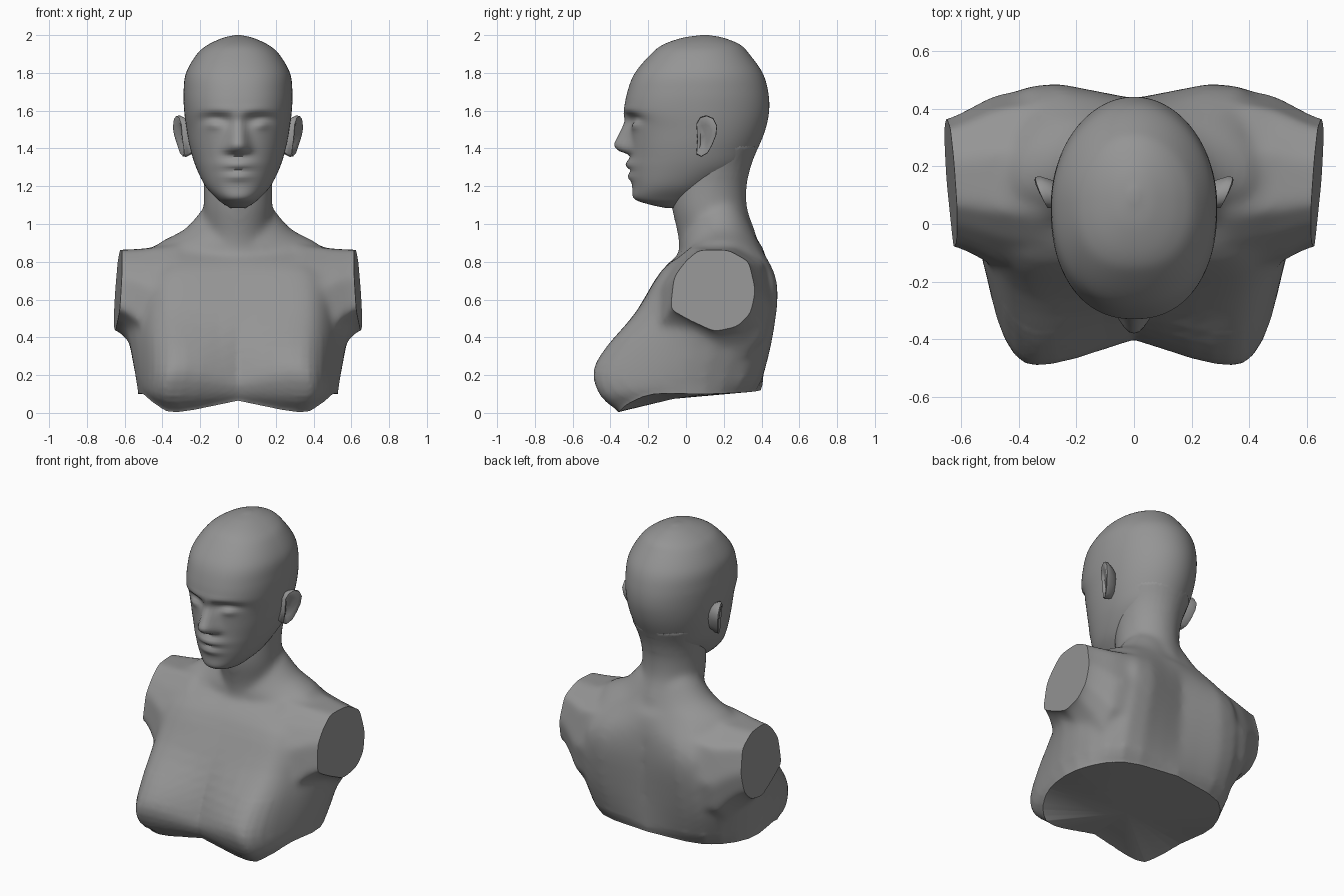
import bpy, bmesh, math
from mathutils import Vector

if "Cube" in bpy.data.objects:
    bpy.data.objects.remove(bpy.data.objects["Cube"])

clay = bpy.data.materials.new("grey clay")
clay.diffuse_color = (0.3, 0.3, 0.3, 1)
clay.use_nodes = True
clay.node_tree.nodes["Principled BSDF"].inputs["Base Color"].default_value = clay.diffuse_color


def make_object(name, bm):
    bmesh.ops.remove_doubles(bm, verts=bm.verts, dist=0.0005)
    bmesh.ops.recalc_face_normals(bm, faces=bm.faces)
    mesh = bpy.data.meshes.new(name)
    bm.to_mesh(mesh)
    bm.free()
    mesh.materials.append(clay)
    obj = bpy.data.objects.new(name, mesh)
    bpy.context.collection.objects.link(obj)
    return obj


def shade(obj, angle=40):
    bpy.ops.object.select_all(action='DESELECT')
    obj.select_set(True)
    bpy.context.view_layer.objects.active = obj
    bpy.ops.object.shade_smooth_by_angle(angle=math.radians(angle))


def apply_modifiers(obj):
    mesh = bpy.data.meshes.new_from_object(obj.evaluated_get(bpy.context.evaluated_depsgraph_get()))
    obj.modifiers.clear()
    obj.data = mesh


def spline(points, steps):
    """Catmull-Rom curve through points of any dimension."""
    pts = [Vector(p) for p in points]
    pts = [2 * pts[0] - pts[1]] + pts + [2 * pts[-1] - pts[-2]]
    out = []
    for a, b, c, d in zip(pts, pts[1:], pts[2:], pts[3:]):
        for i in range(steps):
            t = i / steps
            out.append(0.5 * (2 * b + (c - a) * t + (2 * a - 5 * b + 4 * c - d) * t * t
                              + (3 * b - a - 3 * c + d) * t ** 3))
    return out + [pts[-2]]


def loft(rings, bm=None):
    """Skin closed rings and cap both ends; can add to an existing bmesh."""
    bm = bm or bmesh.new()
    rows = [[bm.verts.new(p) for p in r] for r in rings]
    n = len(rows[0])
    for a, b in zip(rows, rows[1:]):
        for i in range(n):
            j = (i + 1) % n
            bm.faces.new((a[i], a[j], b[j], b[i]))
    for row in (rows[0], rows[-1]):
        hub = bm.verts.new(sum((v.co for v in row), Vector()) / n)
        for i in range(n):
            bm.faces.new((row[i], row[(i + 1) % n], hub))
    return bm


def oval(z, front, back, half, n, power=1.0):
    """Horizontal ring; a power under 1 makes the front half fuller."""
    ring = []
    for i in range(n):
        t = 2 * math.pi * i / n
        s, c = math.sin(t), math.cos(t)
        k = power if c > 0 else 1.0
        ring.append(Vector((half * math.copysign(abs(s) ** k, s),
                            (front + back) / 2 - (back - front) / 2 * math.copysign(abs(c) ** k, c), z)))
    return ring


def bump(x, z, cx, cz, sx, sz):
    return math.exp(-((abs(x) - cx) / sx) ** 2 - ((z - cz) / sz) ** 2)


def ramp(z, table):
    for (z0, a), (z1, b) in zip(table, table[1:]):
        if z0 <= z <= z1:
            return a + (b - a) * (z - z0) / (z1 - z0)
    return 0


# Head: ovals (height, front, back, half width), then the face is pressed in
head_rows = [(1.085, -.11, -.02, .04), (1.105, -.20, .04, .075), (1.135, -.275, .10, .113),
             (1.20, -.285, .19, .172), (1.30, -.295, .325, .222), (1.40, -.295, .38, .253),
             (1.50, -.30, .42, .272), (1.60, -.325, .44, .285), (1.70, -.31, .435, .288),
             (1.80, -.27, .405, .275), (1.90, -.185, .335, .217), (1.95, -.12, .285, .157),
             (1.985, -.02, .20, .08), (2.0, .08, .12, .015)]
nose = [(1.365, 0), (1.39, .07), (1.42, .088), (1.48, .055), (1.54, .02), (1.6, 0)]
rings = []
for z, f, b, h in spline(head_rows, 7):
    ring = oval(z, f, b, h, 112, .93 - .06 * max(0, min(1, (z - 1.35) / .2)))
    for p in ring:
        if p.y < 0:
            x = p.x
            w = .062 - .2 * max(0, min(z - 1.4, .15))
            p.y -= ramp(z, nose) * math.exp(-abs(x / w) ** 2.5)
            p.y -= .008 * bump(x, z, .08, 1.60, .11, .022)        # brow ridge
            p.y += .045 * bump(x, z, .115, 1.55, .075, .036)      # eye sockets
            p.y -= .032 * bump(x, z, .125, 1.53, .045, .026)      # eyelids
            p.y -= .024 * bump(x, z, 0, 1.315, .085, .026)        # upper lip
            p.y -= .018 * bump(x, z, 0, 1.25, .07, .02)           # lower lip
            p.y += .008 * bump(x, z, 0, 1.282, .06, .008)         # mouth line
    rings.append(ring)
shade(make_object("head", loft(rings)), 60)

# Torso: half rings from front centre, around the side, to back centre
body = [
    [(0, -.36, .065), (.32, -.355, .005), (.43, -.31, .045), (.50, -.17, .10), (.52, .10, .10), (.36, .33, .11), (0, .395, .12)],
    [(0, -.39, .11), (.31, -.45, .09), (.425, -.415, .10), (.50, -.22, .14), (.53, .10, .15), (.38, .355, .15), (0, .405, .15)],
    [(0, -.40, .18), (.28, -.485, .22), (.41, -.455, .21), (.495, -.25, .21), (.545, .10, .21), (.39, .385, .21), (0, .41, .21)],
    [(0, -.35, .34), (.28, -.42, .35), (.41, -.37, .36), (.50, -.19, .36), (.575, .15, .36), (.40, .44, .38), (0, .42, .38)],
    [(0, -.26, .53), (.30, -.26, .54), (.42, -.22, .54), (.51, -.09, .52), (.60, .17, .50), (.38, .475, .60), (0, .435, .60)],
    [(0, -.13, .75), (.30, -.13, .75), (.42, -.10, .73), (.50, -.02, .71), (.52, .20, .72), (.36, .455, .74), (0, .43, .76)],
    [(0, -.05, .83), (.26, .0, .855), (.36, .05, .87), (.43, .11, .88), (.43, .24, .88), (.28, .37, .88), (0, .41, .87)]]
slope, collar = [], []
for i in range(7):
    s, c = math.sin(math.pi * i / 6), math.cos(math.pi * i / 6)
    slope.append((.285 * s, .17 - .212 * c, .875 - .03 * c + .095 * s))
    collar.append((.182 * s, .16 - .18 * c, .92 - .05 * c + .165 * s))
rings = []
for row in zip(*[spline(col, 3) for col in zip(*body, slope, collar)]):
    half = spline(row, 3)
    half[0].x = half[-1].x = 0
    rings.append(half + [Vector((-p.x, p.y, p.z)) for p in half[-2:0:-1]])
base = rings[0]
drop = Vector((0, 0, -.15))
bust = loft([[p + drop for p in base]] + rings)

# Neck, widening into the back of the skull
neck_rows = [(.80, -.03, .40, .18), (.95, -.045, .37, .18), (1.08, -.075, .325, .182),
             (1.2, -.08, .322, .182), (1.31, -.06, .345, .192), (1.42, .0, .388, .215)]
loft([oval(*r, 32) for r in spline(neck_rows, 3)], bust)

# Shoulders: cut outline (y, z), spreading inward into chest, back and flank
cut = [(-.06, .72), (.0, .80), (.07, .86), (.22, .86), (.33, .80), (.365, .65), (.34, .53),
       (.27, .46), (.15, .435), (.03, .49), (-.08, .55)]
for side in (1, -1):
    rings = []
    for shift, sy, sz, top in ((.30, 1.47, 1.4, .89), (.22, 1.42, 1.48, .882), (.15, 1.34, 1.45, .872),
                               (.10, 1.22, 1.25, .868), (.05, 1.1, 1.10, .865), (0, 1, 1, .863), (-.08, .95, 1, .863)):
        rings.append([Vector((side * (.622 + .07 * (.86 - z) + .07 * (y - .18) - shift),
                              .14 + (y - .14) * sy, top + (z - .86) * sz)) for y, z in cut])
    loft(rings, bust)

# Fuse the bust and soften the joins around shoulders and neck
bust_obj = make_object("bust", bust)
remesh = bust_obj.modifiers.new("fuse", 'REMESH')
remesh.mode = 'VOXEL'
remesh.voxel_size = 0.015
apply_modifiers(bust_obj)
bm = bmesh.new()
bm.from_mesh(bust_obj.data)
soft = [v for v in bm.verts if v.co.z < 1.25 and
        (v.co.z > .72 or (v.co.z > .2 and (abs(v.co.x) > .45 or v.co.y > .2))
         or (v.co.z > .4 and abs(v.co.x) > .25))]
for _ in range(12):
    bmesh.ops.smooth_vert(bm, verts=soft, factor=0.5, use_axis_x=True, use_axis_y=True, use_axis_z=True)
# Flat arm cuts
for side in (1, -1):
    hit = bmesh.ops.bisect_plane(bm, geom=bm.verts[:] + bm.edges[:] + bm.faces[:], clear_outer=True,
                                 plane_co=(side * .622, .18, .86), plane_no=(side, -.07, .07))
    rim = [e for e in hit['geom_cut'] if isinstance(e, bmesh.types.BMEdge)]
    bmesh.ops.holes_fill(bm, edges=rim, sides=0)
bmesh.ops.recalc_face_normals(bm, faces=bm.faces)
bm.to_mesh(bust_obj.data)
bm.free()

# Underside cut following the lower rim
hub = sum(base, Vector()) / len(base)
wide = [hub + (p - hub) * 1.15 for p in base]
cutter = make_object("underside_cutter", loft([[p + drop * 3 for p in wide], wide]))
cutter.hide_render = True
trim = bust_obj.modifiers.new("trim", 'BOOLEAN')
trim.operation = 'DIFFERENCE'
trim.solver = 'EXACT'
trim.object = cutter
apply_modifiers(bust_obj)
bpy.data.objects.remove(cutter)
bust_obj.data.materials.clear()
bust_obj.data.materials.append(clay)
shade(bust_obj)

# Ears: outline (y, z) flaring outward to the back, with a hollow centre
ear = [(.055, 1.53), (.075, 1.565), (.11, 1.575), (.145, 1.56), (.165, 1.52), (.16, 1.47),
       (.14, 1.42), (.115, 1.375), (.08, 1.355), (.055, 1.37), (.06, 1.45)]
for side, name in ((1, "left_ear"), (-1, "right_ear")):
    rings = []
    for scale, depth in ((.65, -.09), (.85, -.05), (1, -.018), (.97, .0), (.8, .002), (.55, -.008)):
        rings.append([Vector((side * (.291 + .40 * (y - .05) + .1 * (z - 1.46) + depth),
                              .10 + (y - .10) * scale, 1.465 + (z - 1.465) * scale)) for y, z in ear])
    shade(make_object(name, loft(rings)), 60)
